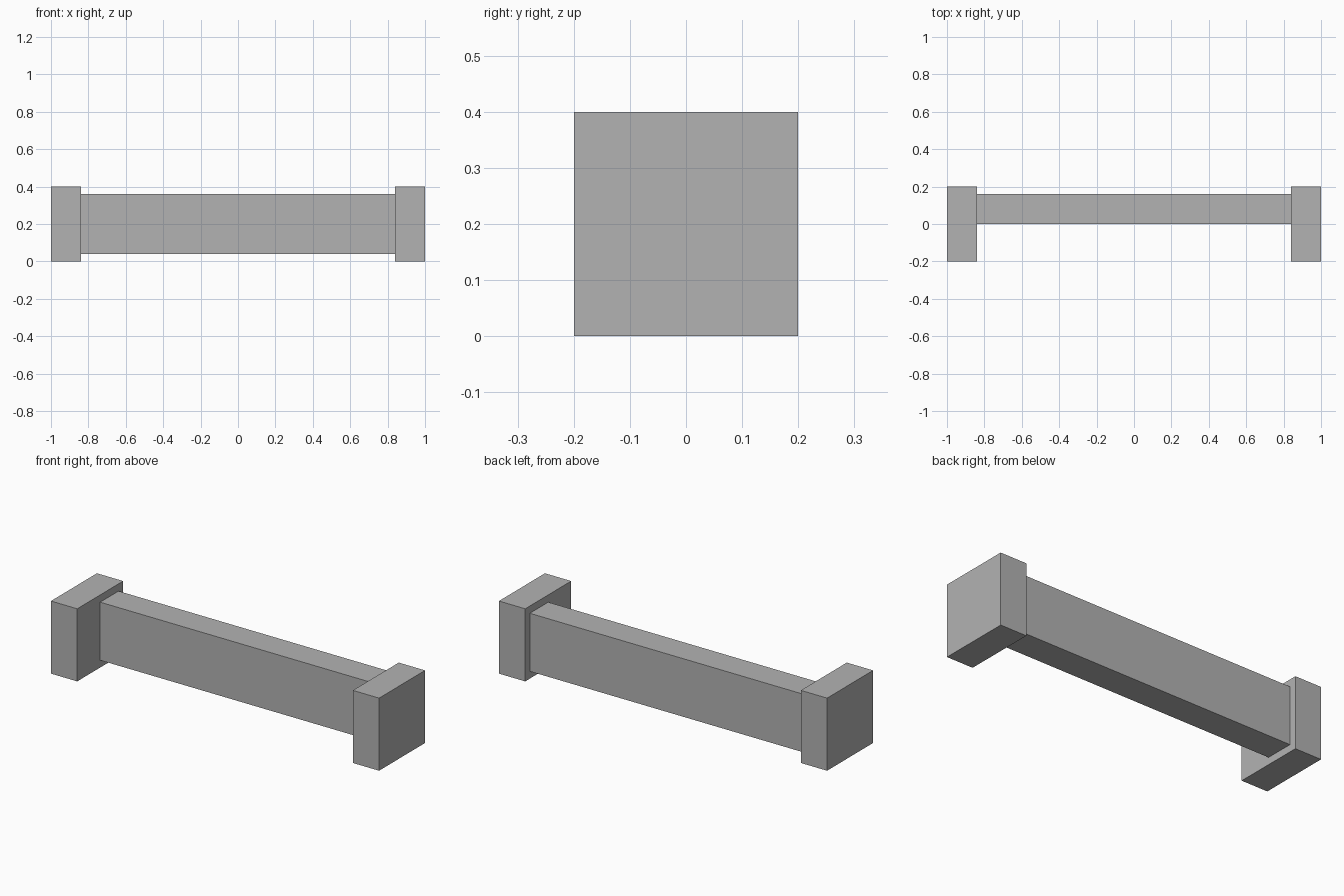
import bpy

# Remove the default cube
cube = bpy.data.objects.get("Cube")
if cube:
    bpy.data.objects.remove(cube, do_unlink=True)

# Single grey material
GREY = (0.45, 0.45, 0.45, 1.0)
grey = bpy.data.materials.new("plain grey")
grey.use_nodes = True
grey.diffuse_color = GREY
bsdf = next(n for n in grey.node_tree.nodes if n.type == 'BSDF_PRINCIPLED')
bsdf.inputs["Base Color"].default_value = GREY


def add_box(name, low, high):
    """Add a box spanning two opposite corners."""
    centre = [(a + b) / 2 for a, b in zip(low, high)]
    bpy.ops.mesh.primitive_cube_add(size=1, location=centre)
    box = bpy.context.object
    box.name = name
    box.scale = [b - a for a, b in zip(low, high)]
    bpy.ops.object.transform_apply(location=False, rotation=False, scale=True)
    box.data.materials.append(grey)
    return box


LENGTH, POST_WIDTH, POST_SIZE = 2.0, 0.16, 0.4
HALF = LENGTH / 2
INNER = HALF - POST_WIDTH
DEPTH = POST_SIZE / 2
INSET = 0.04  # gap between the beam and the post edges

# End posts
add_box("left_post", (INNER, -DEPTH, 0), (HALF, DEPTH, POST_SIZE))
add_box("right_post", (-HALF, -DEPTH, 0), (-INNER, DEPTH, POST_SIZE))

# Beam joining the posts, set in the back half
add_box("beam", (-INNER, 0, INSET), (INNER, DEPTH - INSET, POST_SIZE - INSET))
